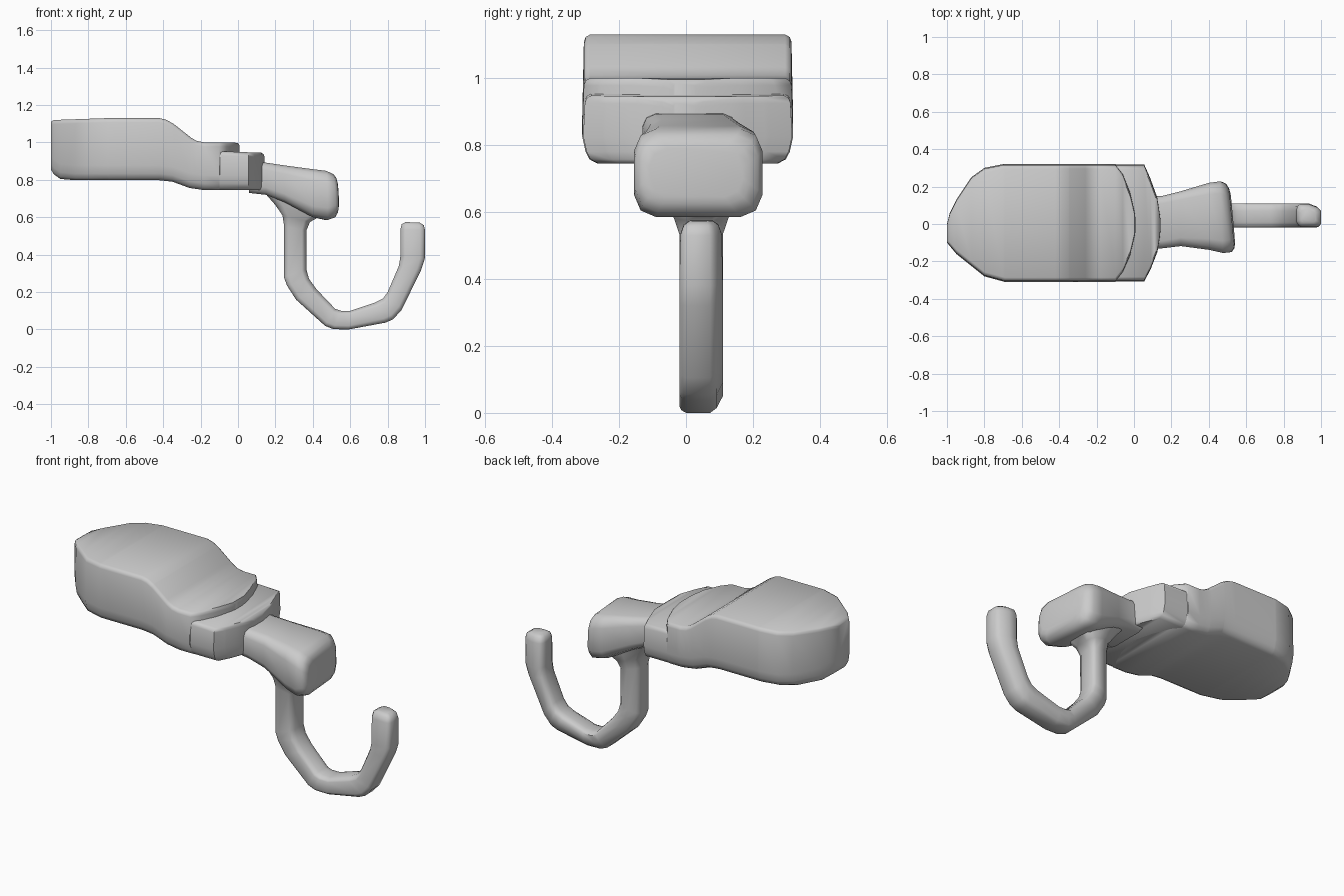
import bpy, bmesh
from math import radians


def loft(name, rings):
    """Skin a list of equal-length point rings and cap both ends."""
    bm = bmesh.new()
    vs = [[bm.verts.new(p) for p in r] for r in rings]
    n = len(vs[0])
    for a, b in zip(vs, vs[1:]):
        for i in range(n):
            j = (i + 1) % n
            bm.faces.new((a[i], a[j], b[j], b[i]))
    bm.faces.new(vs[0])
    bm.faces.new(vs[-1])
    bmesh.ops.recalc_face_normals(bm, faces=bm.faces[:])
    for f in bm.faces:
        f.smooth = True
    for e in bm.edges:
        if len(e.link_faces) == 2 and e.calc_face_angle(0) > radians(50):
            e.smooth = False
    me = bpy.data.meshes.new(name)
    bm.to_mesh(me)
    bm.free()
    ob = bpy.data.objects.new(name, me)
    bpy.context.collection.objects.link(ob)
    return ob


def at(chain, x):
    """Piecewise-linear value of a chain of (x, value) points."""
    if x <= chain[0][0]:
        return chain[0][1]
    for (x0, a), (x1, b) in zip(chain, chain[1:]):
        if x <= x1:
            return a + (b - a) * (x - x0) / (x1 - x0)
    return chain[-1][1]


def slab(name, front, back, top, bottom):
    """Soft-edged slab from its plan edges (front, back) and side profiles."""
    lo, hi = front[0][0], front[-1][0]
    stations = sorted({p[0] for c in (front, back, top, bottom) for p in c if lo <= p[0] <= hi})
    # (inset from the side, height from bottom or from top)
    edge = [(0.045, 0.0, 0), (0.022, 0.012, 0), (0.010, 0.035, 0), (0.0, 0.08, 0),
            (0.005, 0.022, 1), (0.010, 0.008, 1), (0.024, 0.0, 1)]
    rings = []
    for x in stations:
        y0, y1, z0, z1 = (at(c, x) for c in (front, back, bottom, top))
        k = min(1, (y1 - y0) / 0.2)
        right = [(x, y1 - d * k, z1 - h if up else z0 + h) for d, h, up in edge]
        left = [(x, y0 + d * k, z1 - h if up else z0 + h) for d, h, up in edge]
        rings.append(right + left[::-1])
    return loft(name, rings)


# Main body: rounded tail, sloping down to the upper step
underside = [(-1.0, 0.855), (-0.985, 0.83), (-0.95, 0.805), (-0.87, 0.798), (-0.42, 0.798),
             (-0.35, 0.79), (-0.26, 0.757), (-0.18, 0.745)]
slab("body",
     [(-1.0, -0.10), (-0.95, -0.16), (-0.80, -0.28), (-0.69, -0.31), (-0.1, -0.31),
      (-0.06, -0.26), (-0.02, -0.17), (0.003, -0.07), (0.008, -0.04)],
     [(-1.0, 0.0), (-0.985, 0.06), (-0.95, 0.13), (-0.87, 0.25), (-0.80, 0.30), (-0.70, 0.32),
      (-0.1, 0.32), (-0.06, 0.27), (-0.02, 0.17), (0.003, 0.07), (0.008, 0.03)],
     [(-1.0, 1.11), (-0.985, 1.12), (-0.7, 1.13), (-0.42, 1.13), (-0.385, 1.122), (-0.345, 1.10),
      (-0.25, 1.025), (-0.22, 1.008), (-0.18, 1.0), (-0.02, 1.0), (0.003, 0.995), (0.008, 0.985)],
     underside)

# Front plate: lower step in front of the body
slab("front_plate",
     [(-0.3, -0.307), (0.055, -0.307), (0.09, -0.24), (0.125, -0.15), (0.137, -0.08), (0.141, -0.04)],
     [(-0.3, 0.317), (0.055, 0.317), (0.085, 0.25), (0.125, 0.14), (0.137, 0.06), (0.141, 0.03)],
     [(-0.1, 0.953), (0.125, 0.945), (0.137, 0.937), (0.141, 0.925)],
     underside + [(0.11, 0.745), (0.125, 0.748), (0.137, 0.758), (0.141, 0.77)])


# Flared neck and head: rounded box sections along x
def section(x, y0, y1, z0, z1, c, shear=0.0):
    m = c * 0.3
    pts = [(y0 + c, z0), (y1 - c, z0), (y1 - m, z0 + m), (y1, z0 + c), (y1, z1 - c),
           (y1 - m, z1 - m), (y1 - c, z1), (y0 + c, z1), (y0 + m, z1 - m),
           (y0, z1 - c), (y0, z0 + c), (y0 + m, z0 + m)]
    return [(x - shear * (y - 0.04) - shear * 0.5 * (z - 0.72), y, z) for y, z in pts]


loft("neck_and_head", [
    section(0.06, -0.13, 0.15, 0.73, 0.90, 0.04),
    section(0.15, -0.13, 0.15, 0.72, 0.892, 0.04),
    section(0.25, -0.118, 0.175, 0.68, 0.877, 0.045),
    section(0.40, -0.138, 0.22, 0.60, 0.857, 0.06),
    section(0.47, -0.155, 0.228, 0.585, 0.848, 0.065, 0.04),
    section(0.505, -0.15, 0.215, 0.60, 0.83, 0.065, 0.08),
    section(0.520, -0.13, 0.19, 0.625, 0.81, 0.06, 0.09),
    section(0.525, -0.11, 0.17, 0.645, 0.79, 0.055, 0.09)])

# Hook: outer and inner edge points (x, z) plus a width factor
profile = [(0, 0.0), (0, 0.072), (0.15, 0.092), (0.5, 0.11), (0.85, 0.11), (0.97, 0.095),
           (1, 0.07), (1, 0.01), (0.9, -0.012), (0.8, -0.02), (0.2, -0.02), (0.08, -0.014)]
path = [((0.13, 0.745), (0.44, 0.66), 1.6), ((0.20, 0.665), (0.43, 0.60), 1.5),
        ((0.238, 0.61), (0.385, 0.575), 1.25), ((0.247, 0.55), (0.366, 0.53), 1),
        ((0.245, 0.28), (0.366, 0.32), 1), ((0.262, 0.235), (0.38, 0.27), 1),
        ((0.31, 0.16), (0.42, 0.215), 1), ((0.465, 0.02), (0.52, 0.11), 1),
        ((0.51, 0.002), (0.55, 0.10), 1), ((0.59, 0.0), (0.60, 0.10), 1),
        ((0.79, 0.037), (0.73, 0.143), 1), ((0.83, 0.055), (0.775, 0.165), 1),
        ((0.875, 0.105), (0.80, 0.20), 1), ((0.98, 0.32), (0.86, 0.34), 1),
        ((0.999, 0.38), (0.868, 0.39), 1), ((1.0, 0.53), (0.868, 0.535), 0.95),
        ((0.993, 0.558), (0.875, 0.563), 0.8), ((0.97, 0.572), (0.895, 0.574), 0.55)]
loft("hook", [[(o[0] + (i[0] - o[0]) * u, 0.045 + (y - 0.045) * w, o[1] + (i[1] - o[1]) * u)
               for u, y in profile] for o, i, w in path])
